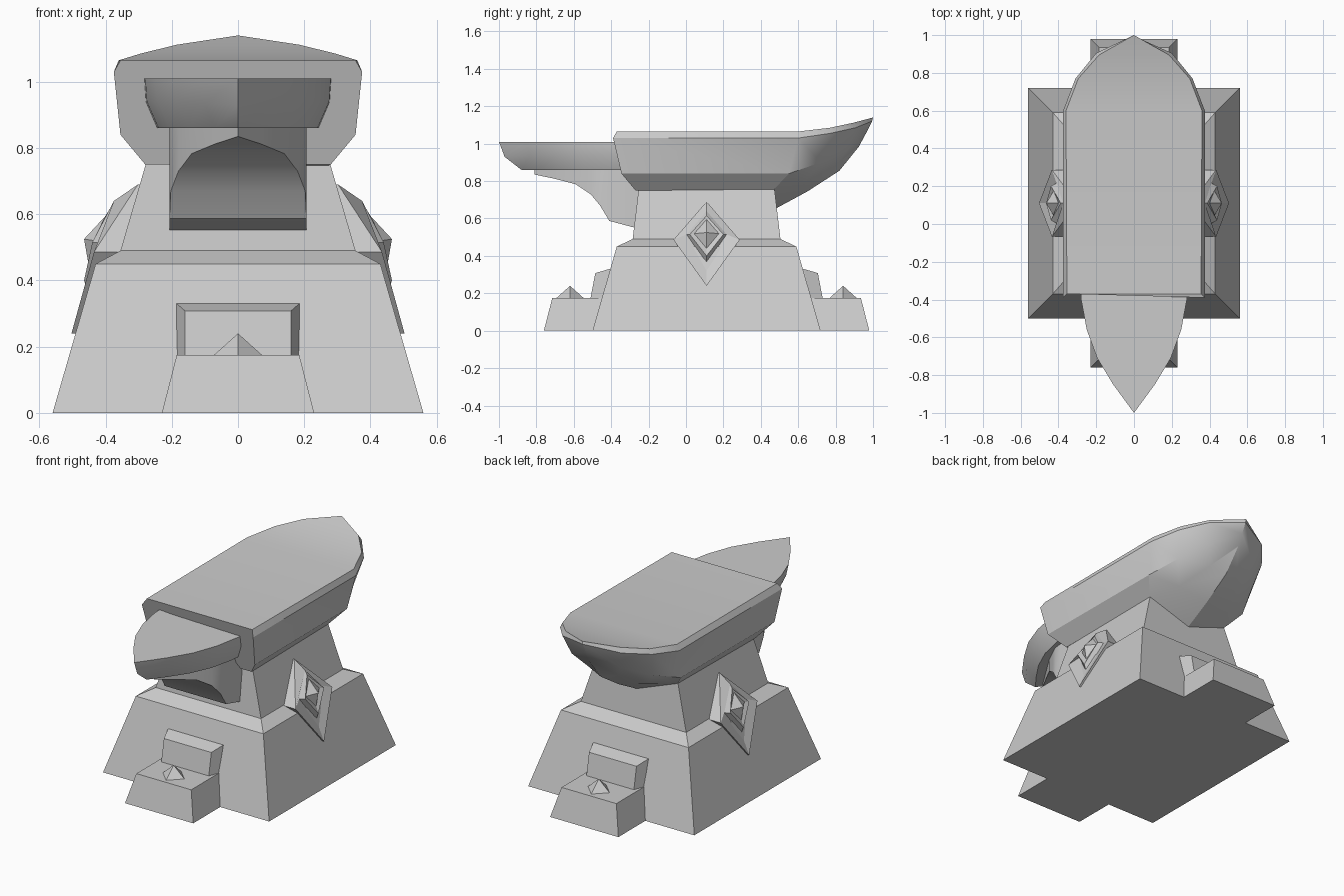
import bpy, bmesh, math

if "Cube" in bpy.data.objects:
    bpy.data.objects.remove(bpy.data.objects["Cube"])

grey = bpy.data.materials.new("stone_grey")
grey.diffuse_color = (0.6, 0.6, 0.6, 1)
grey.use_nodes = True
grey.node_tree.nodes["Principled BSDF"].inputs["Base Color"].default_value = grey.diffuse_color
CY = 0.11  # centre of the pedestal in y


def finish(name, bm, smooth=None):
    bmesh.ops.remove_doubles(bm, verts=bm.verts, dist=0.0005)
    bmesh.ops.recalc_face_normals(bm, faces=bm.faces)
    me = bpy.data.meshes.new(name)
    bm.to_mesh(me)
    bm.free()
    me.materials.append(grey)
    ob = bpy.data.objects.new(name, me)
    bpy.context.collection.objects.link(ob)
    if smooth:
        bpy.ops.object.select_all(action='DESELECT')
        ob.select_set(True)
        bpy.context.view_layer.objects.active = ob
        bpy.ops.object.shade_smooth_by_angle(angle=math.radians(smooth))
    return ob


def loft(name, rings, caps=(True, True), smooth=None):
    """Skin a list of closed rings."""
    bm = bmesh.new()
    vs = [[bm.verts.new(p) for p in r] for r in rings]
    n = len(rings[0])
    for a, b in zip(vs, vs[1:]):
        for i in range(n):
            j = (i + 1) % n
            bm.faces.new((a[i], a[j], b[j], b[i]))
    if caps[0]:
        bm.faces.new(vs[0])
    if caps[1]:
        bm.faces.new(vs[-1])
    return finish(name, bm, smooth)


def sym(half):
    """Half section mirrored across x = 0."""
    return list(half) + [(-x, y, z) for x, y, z in reversed(half)]


def rect(hx, y0, y1, z):
    return [(-hx, y0, z), (hx, y0, z), (hx, y1, z), (-hx, y1, z)]


# Pedestal: tapered block, ledge and neck
loft("pedestal", [rect(hx, CY - hy, CY + hy, z) for hx, hy, z in
                  [(.56, .61, 0), (.43, .48, .45), (.355, .395, .49), (.276, .363, .76)]])

# Stepped feet with spikes, front and back
for label, flip in (("front", False), ("back", True)):
    def f(ring):
        return [(x, 2 * CY - y if flip else y, z) for x, y, z in ring]
    loft(label + "_foot", [f(rect(.23, -.76, -.3, 0)), f(rect(.185, -.715, -.3, .175))])
    loft(label + "_foot_step", [f(sym(h)) for h in (
        [(.16, -.485, .308), (.16, -.515, .15)],
        [(.185, -.41, .33), (.185, -.45, .15)],
        [(.185, -.3, .33), (.185, -.3, .15)])])
    r = .078
    loft(label + "_spike", [
        f([(r, -.62, .17), (0, -.62 + r, .17), (-r, -.62, .17), (0, -.62 - r, .17)]),
        f([(0, -.62, .24)] * 4)], caps=(True, False))

# Diamond bosses on both sides: (top x,z) (side x,z) (bottom x,z) half width
BOSS = [((.22, .69), (.32, .486), (.40, .24), .177),
        ((.302, .69), (.435, .486), (.503, .24), .177),
        ((.375, .64), (.41, .515), (.45, .36), .107),
        ((.388, .615), (.44, .515), (.465, .40), .09),
        ((.40, .595), (.425, .519), (.45, .44), .066),
        ((.465, .525), (.465, .525), (.465, .525), 0)]
for label, s in (("right", 1), ("left", -1)):
    loft(label + "_diamond", [
        [(s * t[0], CY, t[1]), (s * m[0], CY + w, m[1]),
         (s * b[0], CY, b[1]), (s * m[0], CY - w, m[1])]
        for t, m, b, w in BOSS], caps=(True, False))

# Main body with upswept prow: top edge, belt, side, lower edge, keel
loft("anvil_body", [sym(h) for h in (
    [(.355, -.37, 1.065), (.375, -.39, 1.03), (.355, -.345, .84), (.28, -.27, .75), (0, -.27, .75)],
    [(.36, .60, 1.065), (.375, .60, 1.03), (.35, .55, .84), (.272, .465, .75), (0, .465, .645)],
    [(.295, .77, 1.085), (.31, .77, 1.055), (.275, .72, .90), (.19, .63, .79), (0, .65, .745)],
    [(.185, .895, 1.112), (.20, .905, 1.085), (.165, .865, .97), (.10, .80, .885), (0, .82, .855)],
    [(0, 1, 1.14), (0, .995, 1.12), (0, .965, 1.06), (0, .93, .995), (0, .925, .985)])],
    caps=(True, False), smooth=28)

# Pointed horn at the front
loft("horn", [sym(h) for h in (
    [(.285, -.30, 1.01), (.28, -.30, .94), (.245, -.30, .86)],
    [(.28, -.40, 1.01), (.275, -.40, .94), (.24, -.40, .86)],
    [(.25, -.56, 1.01), (.243, -.555, .94), (.205, -.55, .86)],
    [(.195, -.71, 1.01), (.185, -.70, .94), (.145, -.68, .86)],
    [(.11, -.85, 1.01), (.10, -.835, .935), (.07, -.79, .86)],
    [(0, -1, 1.01), (0, -.97, .93), (0, -.88, .86)])],
    caps=(True, False), smooth=28)

# Curved bracket beneath the horn
loft("horn_bracket", [sym([(w, y, .87), (w, y, z)]) for y, w, z in
                      [(-.22, .207, .54), (-.29, .207, .555), (-.41, .207, .587),
                       (-.46, .203, .67), (-.51, .18, .73), (-.59, .14, .783),
                       (-.70, .07, .812), (-.81, 0, .835)]],
     caps=(True, False), smooth=28)
